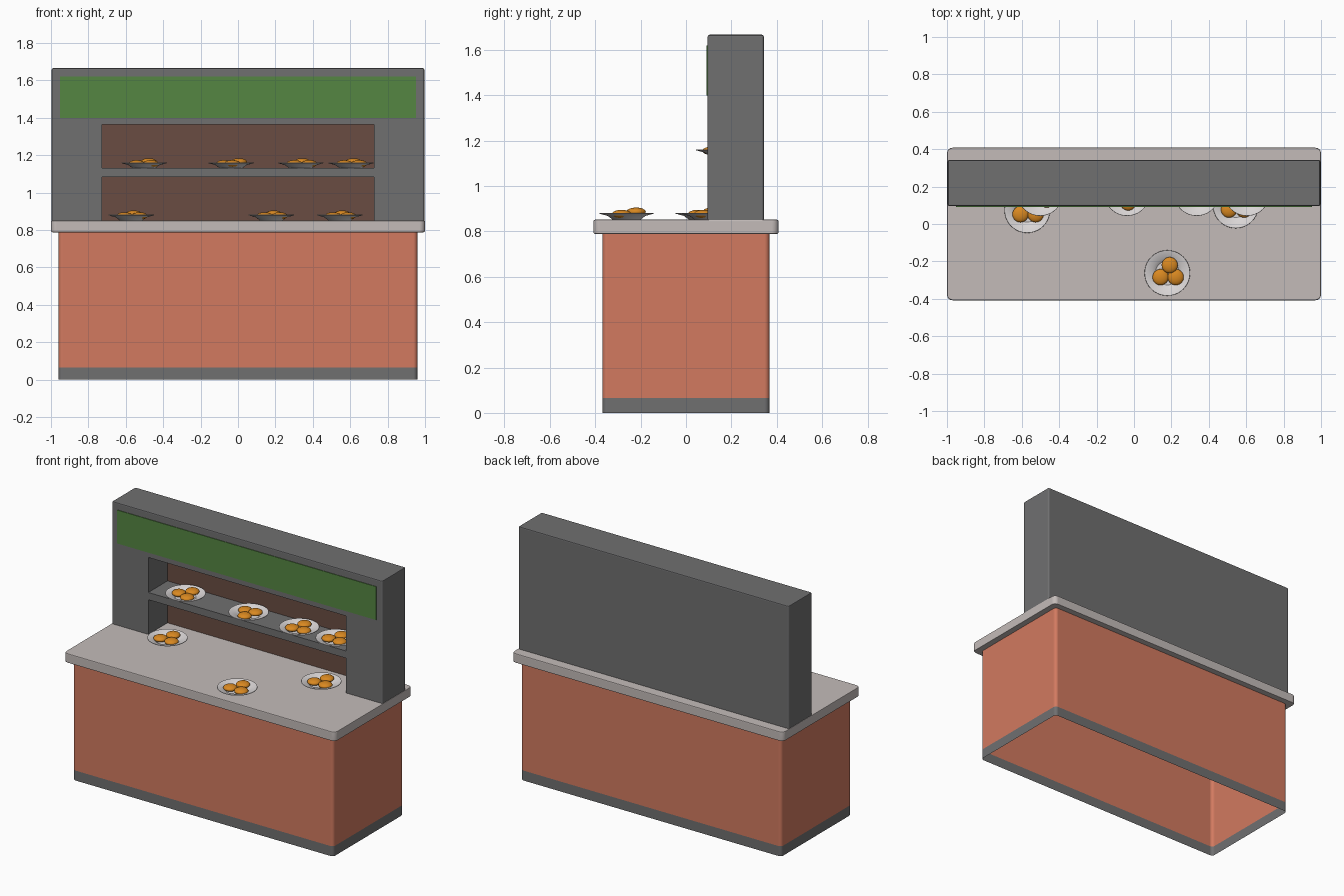
import bpy, bmesh, math
from mathutils import Vector, Matrix

if "Cube" in bpy.data.objects:
    bpy.data.objects.remove(bpy.data.objects["Cube"])


def material(name, rgb):
    m = bpy.data.materials.new(name)
    m.diffuse_color = (*rgb, 1)
    m.use_nodes = True
    m.node_tree.nodes["Principled BSDF"].inputs["Base Color"].default_value = m.diffuse_color
    return m


TERRACOTTA = material("terracotta", (0.645, 0.195, 0.117))
GREY = material("dark grey", (0.16, 0.16, 0.163))
STONE = material("pale stone", (0.55, 0.50, 0.485))
GREEN = material("sign green", (0.09, 0.24, 0.055))
BROWN = material("niche brown", (0.144, 0.073, 0.054))
WHITE = material("plate white", (0.70, 0.67, 0.67))
ORANGE = material("food orange", (0.70, 0.25, 0.015))


def finish(name, bm, mats, angle=35, weighted=False):
    bmesh.ops.recalc_face_normals(bm, faces=bm.faces)
    me = bpy.data.meshes.new(name)
    bm.to_mesh(me)
    bm.free()
    for m in mats:
        me.materials.append(m)
    ob = bpy.data.objects.new(name, me)
    bpy.context.collection.objects.link(ob)
    bpy.ops.object.select_all(action='DESELECT')
    ob.select_set(True)
    bpy.context.view_layer.objects.active = ob
    bpy.ops.object.shade_smooth_by_angle(angle=math.radians(angle))
    if weighted:  # keeps the big faces flat beside rounded edges
        mod = ob.modifiers.new("flat faces", 'WEIGHTED_NORMAL')
        mod.keep_sharp = True
        mod.weight = 100
    return ob


def box_bm(lo, hi, upright=0.0, edge=0.0):
    """Box between two corners; rounds upright edges, then the rims."""
    bm = bmesh.new()
    lo, hi = Vector(lo), Vector(hi)
    bmesh.ops.create_cube(bm, size=1, matrix=Matrix.Translation((lo + hi) / 2)
                          @ Matrix.Diagonal((*(hi - lo), 1)))
    if upright:
        es = [e for e in bm.edges
              if abs(e.verts[0].co.z - e.verts[1].co.z) > 1e-4]
        bmesh.ops.bevel(bm, geom=es, offset=upright, segments=4,
                        profile=0.5, affect='EDGES')
    if edge:
        es = [e for e in bm.edges
              if abs(e.verts[0].co.z - e.verts[1].co.z) < 1e-4]
        bmesh.ops.bevel(bm, geom=es, offset=edge, segments=2,
                        profile=0.5, affect='EDGES')
    bm.normal_update()
    return bm


def slice_bm(bm, co, no):
    bmesh.ops.bisect_plane(bm, geom=bm.verts[:] + bm.edges[:] + bm.faces[:],
                           plane_co=co, plane_no=no)


# Counter body: hollow shell, open below, with a grey kick band
bm = box_bm((-0.959, -0.368, 0), (0.959, 0.368, 0.80), upright=0.022)
bmesh.ops.delete(bm, geom=[f for f in bm.faces if abs(f.normal.z) > 0.9],
                 context='FACES')
slice_bm(bm, (0, 0, 0.066), (0, 0, 1))
for f in bm.faces:
    f.material_index = int(f.calc_center_median().z < 0.066)
finish("counter_body", bm, [TERRACOTTA, GREY], weighted=True)

# Countertop slab
finish("countertop", box_bm((-1, -0.408, 0.788), (1, 0.408, 0.852),
                            upright=0.03, edge=0.008), [STONE], weighted=True)

# Back cabinet: front face sliced into a grid, two niches pushed inwards
FRONT, NICHE_Y, NICHE_X = 0.095, 0.297, 0.727
bm = box_bm((-0.996, FRONT, 0.83), (0.996, 0.343, 1.667),
            upright=0.01, edge=0.01)
for x in (-NICHE_X, NICHE_X):
    slice_bm(bm, (x, 0, 0), (1, 0, 0))
for z in (1.083, 1.131, 1.364):
    slice_bm(bm, (0, 0, z), (0, 0, 1))
bm.normal_update()
for z0, z1 in ((0.841, 1.083), (1.131, 1.364)):
    hole = [f for f in bm.faces if f.normal.y < -0.99
            and abs(f.calc_center_median().x) < NICHE_X
            and z0 < f.calc_center_median().z < z1]
    res = bmesh.ops.extrude_face_region(bm, geom=hole)["geom"]
    bmesh.ops.delete(bm, geom=[f for f in hole if f.is_valid], context='FACES')
    for v in res:
        if isinstance(v, bmesh.types.BMVert):
            v.co.y = NICHE_Y
    for f in res:
        if isinstance(f, bmesh.types.BMFace):
            f.material_index = 1
finish("back_cabinet", bm, [GREY, BROWN], weighted=True)

# Blank sign panel
finish("sign_panel", box_bm((-0.953, 0.091, 1.398), (0.953, 0.098, 1.62)),
       [GREEN])


# Plates: lathed profile, with three flattened balls of food each
PROFILE = [(0, 0), (0.06, 0), (0.083, 0.017), (0.122, 0.028),
           (0.121, 0.031), (0.083, 0.022), (0.064, 0.007), (0, 0.005)]
BALLS = [(-0.036, -0.022, 0.025), (0.045, -0.022, 0.025), (0.013, 0.042, 0.035)]


def plate(index, x, y, z, turn):
    bm = bmesh.new()
    vs = [bm.verts.new((r, 0, h)) for r, h in PROFILE]
    es = [bm.edges.new(pair) for pair in zip(vs, vs[1:])]
    bmesh.ops.spin(bm, geom=vs + es, cent=(0, 0, 0), axis=(0, 0, 1),
                   angle=math.tau, steps=40, use_merge=True)
    bmesh.ops.remove_doubles(bm, verts=bm.verts, dist=1e-5)
    bmesh.ops.translate(bm, vec=(x, y, z), verts=bm.verts)
    finish(f"plate_{index}", bm, [WHITE], 30)

    bm = bmesh.new()
    spot = Matrix.Translation((x, y, z)) @ Matrix.Rotation(turn, 4, 'Z')
    for b in BALLS:
        bmesh.ops.create_uvsphere(
            bm, u_segments=24, v_segments=12, radius=1, matrix=spot
            @ Matrix.Translation(b) @ Matrix.Diagonal((0.043, 0.043, 0.019, 1)))
    finish(f"food_{index}", bm, [ORANGE], 60)


COUNTER, SHELF = 0.851, 1.13
for i, spec in enumerate([
        (-0.571, 0.074, COUNTER, 0), (0.178, -0.262, COUNTER, 0),
        (0.544, 0.099, COUNTER, 0),
        (-0.502, 0.165, SHELF, -0.3), (-0.037, 0.165, SHELF, -1.0),
        (0.335, 0.165, SHELF, 0.1), (0.604, 0.165, SHELF, 0)], 1):
    plate(i, *spec)
